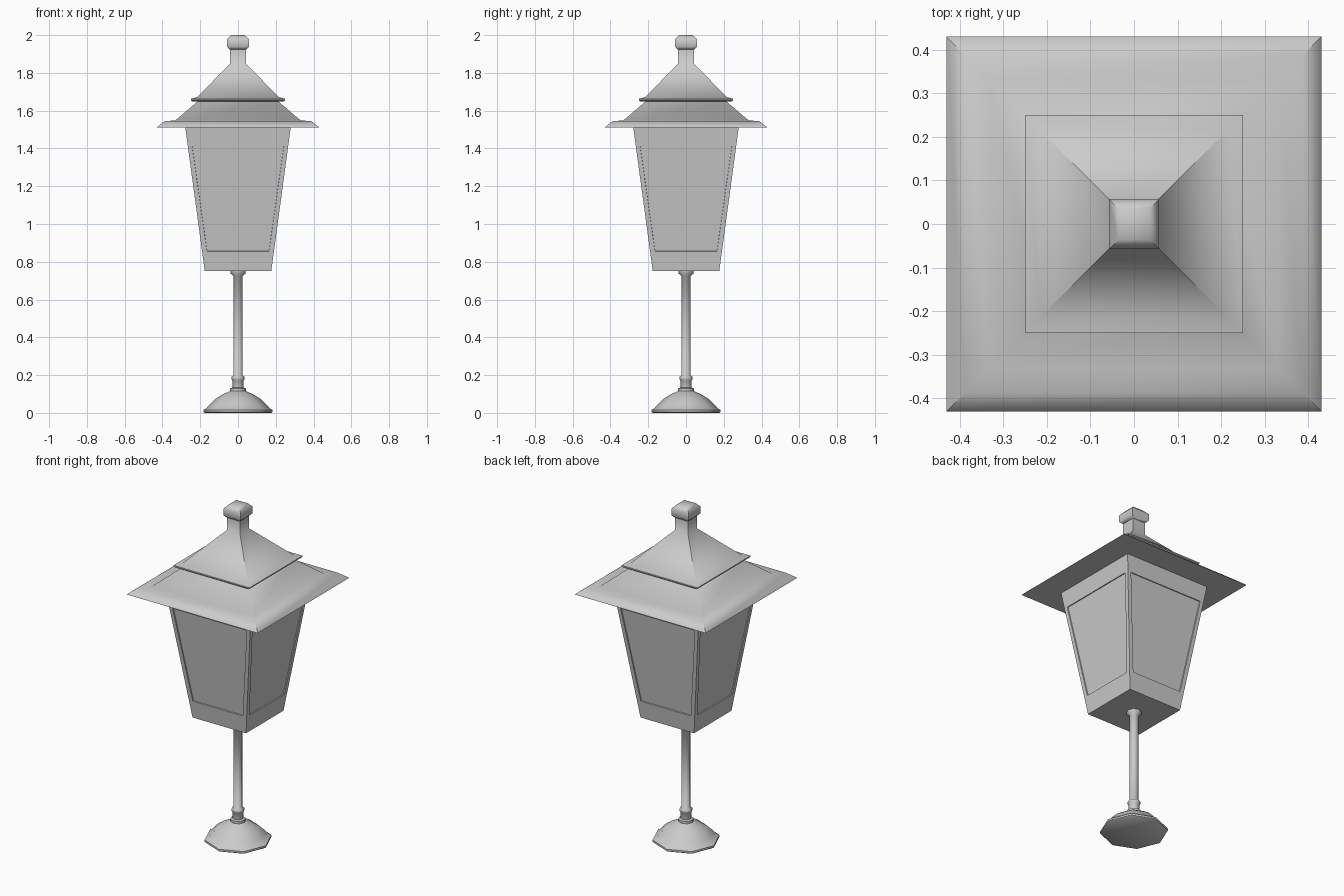
import bpy, bmesh, math

if "Cube" in bpy.data.objects:
    bpy.data.objects.remove(bpy.data.objects["Cube"])


def loft(name, profile, sides, angle, inset=None):
    """Stack rings (half_width, z) into a closed solid; 4 sides = square section."""
    square = sides == 4
    turn = math.pi / 4 if square else 0
    scale = math.sqrt(2) if square else 1
    bm = bmesh.new()
    rings = []
    for r, z in profile:
        rings.append([bm.verts.new((r * scale * math.cos(turn + 2 * math.pi * i / sides),
                                    r * scale * math.sin(turn + 2 * math.pi * i / sides), z))
                      for i in range(sides)])
    bands = []
    for a, b in zip(rings, rings[1:]):
        bands.append([bm.faces.new((a[i], a[(i + 1) % sides], b[(i + 1) % sides], b[i]))
                      for i in range(sides)])
    bm.faces.new(rings[0][::-1])
    bm.faces.new(rings[-1])
    bm.normal_update()
    if inset:
        band, border, depth = inset
        # frame first, then a short step inward to the pane
        bmesh.ops.inset_individual(bm, faces=bands[band], thickness=border)
        bmesh.ops.inset_individual(bm, faces=bands[band], thickness=0.001, depth=-depth)
    mesh = bpy.data.meshes.new(name)
    bm.to_mesh(mesh)
    bm.free()
    ob = bpy.data.objects.new(name, mesh)
    bpy.context.collection.objects.link(ob)
    bpy.ops.object.select_all(action='DESELECT')
    ob.select_set(True)
    bpy.context.view_layer.objects.active = ob
    bpy.ops.object.shade_smooth_by_angle(angle=math.radians(angle))
    return ob


# Octagonal domed foot
loft("foot", [(0.176, 0), (0.183, 0.005), (0.183, 0.016), (0.168, 0.024), (0.148, 0.047),
              (0.118, 0.075), (0.085, 0.096), (0.042, 0.116), (0.042, 0.13), (0.03, 0.134)],
     8, 50)

# Post with lower ring and top collar
loft("post", [(0.03, 0.12), (0.029, 0.17), (0.035, 0.178), (0.035, 0.19), (0.025, 0.198),
              (0.025, 0.725), (0.04, 0.738), (0.04, 0.755)], 8, 50)


# Tapered lantern body with four recessed panes
def body_width(z):
    return 0.176 + (0.279 - 0.176) * (z - 0.75) / 0.76


loft("lantern_body", [(body_width(z), z) for z in (0.75, 0.83, 1.435, 1.515)], 4, 30,
     inset=(2 - 1, 0.034, 0.006))

# Wide lower roof with bevelled eave
loft("lower_roof", [(0.43, 1.51), (0.428, 1.513), (0.388, 1.545), (0.332, 1.548),
                    (0.21, 1.652)], 4, 50)

# Upper roof rising into the neck
loft("upper_roof", [(0.24, 1.648), (0.25, 1.656), (0.25, 1.663), (0.215, 1.672),
                    (0.042, 1.85), (0.042, 1.93)], 4, 50)

# Square finial
loft("finial", [(0.042, 1.923), (0.057, 1.938), (0.057, 1.978), (0.036, 2.0)], 4, 50)
